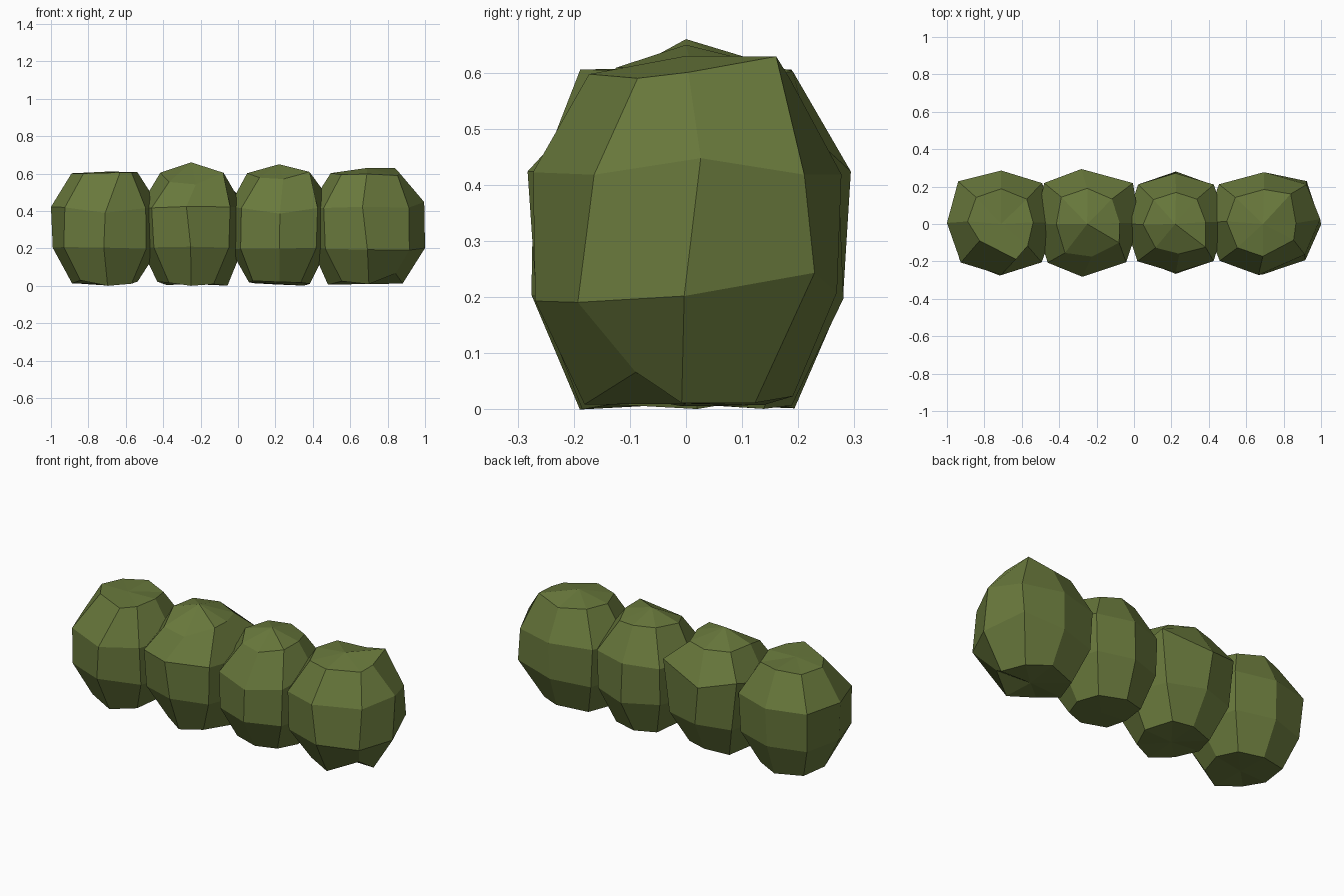
import bpy
import bmesh
import math
import random
from mathutils import Vector

default = bpy.data.objects.get("Cube")
if default:
    bpy.data.objects.remove(default, do_unlink=True)

leaf = bpy.data.materials.new("hedge_green")
leaf.use_nodes = True
leaf.diffuse_color = (0.14, 0.19, 0.045, 1)
leaf.node_tree.nodes["Principled BSDF"].inputs["Base Color"].default_value = leaf.diffuse_color

SIDES = ["left", "back_left", "back", "back_right",
         "right", "front_right", "front", "front_left"]
# Ring name: (height, share of the full radius, unevenness)
RINGS = {
    "foot": (0.015, 0.64, 0.016),
    "belly": (0.2, 0.99, 0.01),
    "waist": (0.42, 1, 0.005),
    "crown": (0.6, 0.62, 0.01),
}


def ring_points(centre, half_width, half_depth, ring, nudges, rng):
    """Eight points around a lobe, with bulging corners and hand-placed nudges."""
    height, share, wobble = RINGS[ring]
    points = []
    for i, side in enumerate(SIDES):
        angle = math.tau * i / len(SIDES)
        bulge = share * (1.06 if "_" in side else 1)
        point = Vector((centre + half_width * bulge * math.cos(angle),
                        half_depth * bulge * math.sin(angle) + 0.005, height))
        point += Vector([rng.uniform(-wobble, wobble) for axis in "xyz"])
        point += Vector(nudges.get((ring, side), (0, 0, 0)))
        point.x = max(-1, min(1, point.x))
        point.z = max(0, point.z)
        points.append(point)
    return points


def add_lobe(name, centre, half_width, half_depth, top_height, seed, nudges):
    """Faceted sphere built from four rings and closed by two poles."""
    rng = random.Random(seed)
    bm = bmesh.new()
    rings = []
    for ring in RINGS:
        points = ring_points(centre, half_width, half_depth, ring, nudges, rng)
        rings.append([bm.verts.new(point) for point in points])
    bottom = bm.verts.new((centre, 0, 0.01))
    top = bm.verts.new((centre, 0, top_height))
    for i in range(len(SIDES)):
        j = (i + 1) % len(SIDES)
        for low, high in zip(rings, rings[1:]):
            bm.faces.new((low[i], low[j], high[j], high[i]))
        bm.faces.new((rings[0][j], rings[0][i], bottom))
        bm.faces.new((rings[-1][i], rings[-1][j], top))
    bmesh.ops.recalc_face_normals(bm, faces=bm.faces)
    mesh = bpy.data.meshes.new(name)
    bm.to_mesh(mesh)
    bm.free()
    mesh.materials.append(leaf)
    lobe = bpy.data.objects.new(name, mesh)
    bpy.context.collection.objects.link(lobe)


add_lobe("right_end_lobe", -0.71, 0.29, 0.28, 0.61, 1, {
    ("waist", "front"): (0, 0, -0.03),
    ("waist", "back_right"): (-0.01, 0.01, 0),
    ("crown", "front"): (0.07, -0.01, 0),
    ("crown", "front_right"): (0.02, 0.04, 0),
})
add_lobe("inner_right_lobe", -0.25, 0.28, 0.285, 0.66, 2, {
    ("waist", "front"): (-0.03, 0, 0),
    ("waist", "back"): (-0.03, 0, 0),
    ("waist", "back_left"): (0.03, 0, 0.07),
    ("waist", "back_right"): (-0.02, 0, 0.05),
    ("crown", "front"): (0.03, -0.01, -0.05),
    ("crown", "front_right"): (0.02, -0.03, -0.04),
    ("crown", "front_left"): (0.04, 0.02, 0.01),
})
add_lobe("inner_left_lobe", 0.22, 0.27, 0.27, 0.65, 3, {
    ("waist", "left"): (0, 0, 0.04),
    ("waist", "front"): (0, 0, -0.03),
    ("crown", "front"): (0.02, 0.01, -0.02),
    ("crown", "front_right"): (0.03, 0, -0.02),
    ("crown", "front_left"): (0.03, 0, 0),
})
add_lobe("left_end_lobe", 0.69, 0.31, 0.275, 0.63, 4, {
    ("waist", "left"): (0, 0.02, 0.03),
    ("waist", "front"): (-0.02, 0, 0),
    ("waist", "front_left"): (-0.01, 0.04, 0),
    ("belly", "back_left"): (0, 0.02, 0.05),
    ("foot", "front_left"): (0, 0.03, 0.04),
    ("crown", "front_left"): (0.01, 0.04, 0),
    ("crown", "left"): (-0.01, 0, 0.01),
    ("crown", "back_left"): (0, 0.02, 0.02),
})
